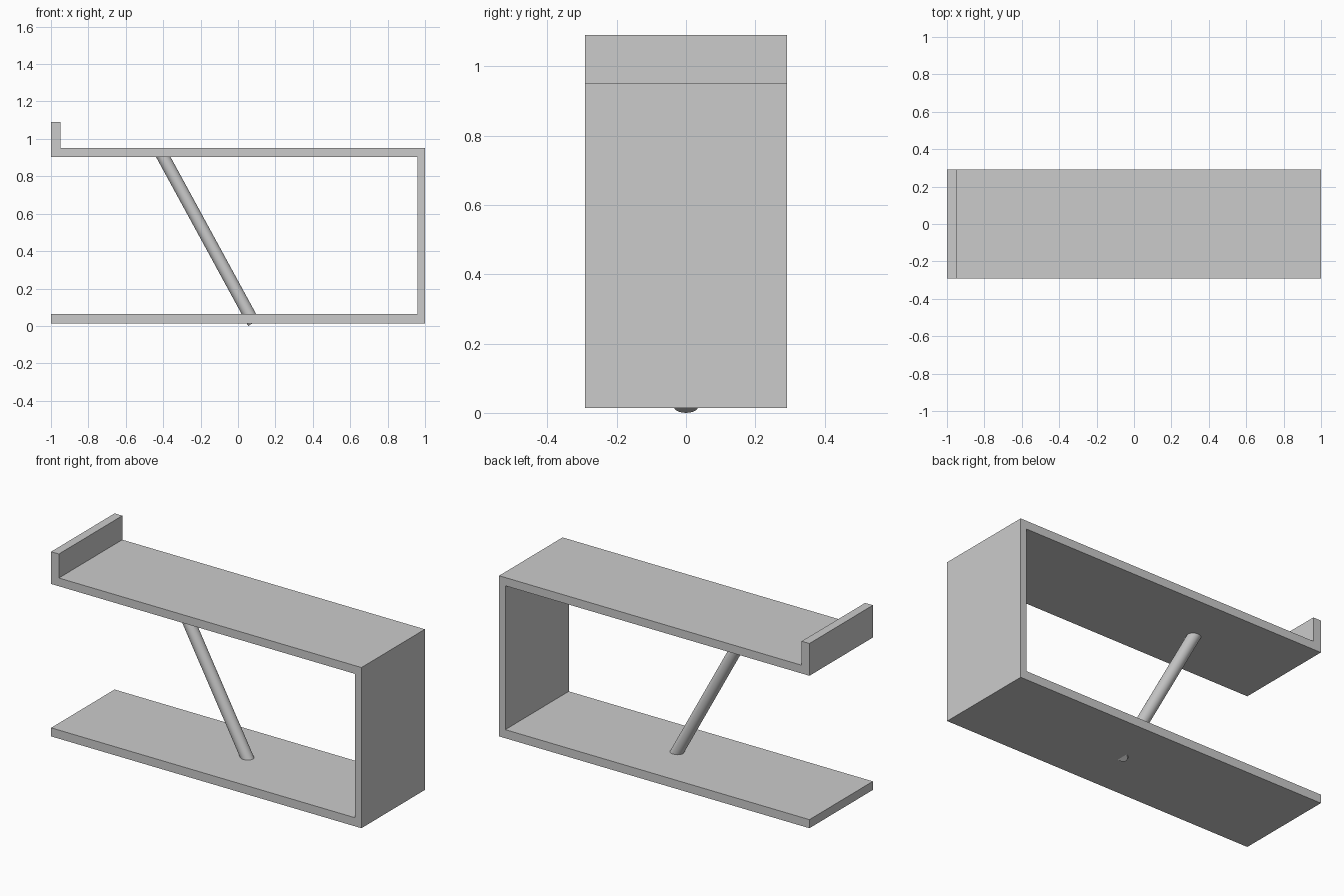
import bpy, bmesh
from mathutils import Vector

if "Cube" in bpy.data.objects:
    bpy.data.objects.remove(bpy.data.objects["Cube"])

HALF_DEPTH = 0.292

# Folded shelf: one closed side profile (x, z) extruded along y
profile = [(-1, 0.014), (1, 0.014), (1, 0.95), (-0.95, 0.95), (-0.95, 1.09),
           (-1, 1.09), (-1, 0.902), (0.96, 0.902), (0.96, 0.064), (-1, 0.064)]
bm = bmesh.new()
face = bm.faces.new([bm.verts.new((x, -HALF_DEPTH, z)) for x, z in profile])
ext = bmesh.ops.extrude_face_region(bm, geom=[face])
moved = [g for g in ext["geom"] if isinstance(g, bmesh.types.BMVert)]
bmesh.ops.translate(bm, verts=moved, vec=(0, 2 * HALF_DEPTH, 0))
bmesh.ops.recalc_face_normals(bm, faces=bm.faces[:])
mesh = bpy.data.meshes.new("folded_frame")
bm.to_mesh(mesh)
bm.free()
bpy.context.collection.objects.link(bpy.data.objects.new("folded_frame", mesh))

# Slanted round strut whose lower end just pokes through the base
low, high = Vector((0.084, 0, 0.0165)), Vector((-0.414, 0, 0.93))
axis = high - low
bpy.ops.mesh.primitive_cylinder_add(
    vertices=48, radius=0.034, depth=axis.length, location=(low + high) / 2,
    rotation=axis.to_track_quat('Z', 'Y').to_euler())
strut = bpy.context.object
strut.name = "slanted_strut"
bpy.ops.object.shade_smooth_by_angle()
